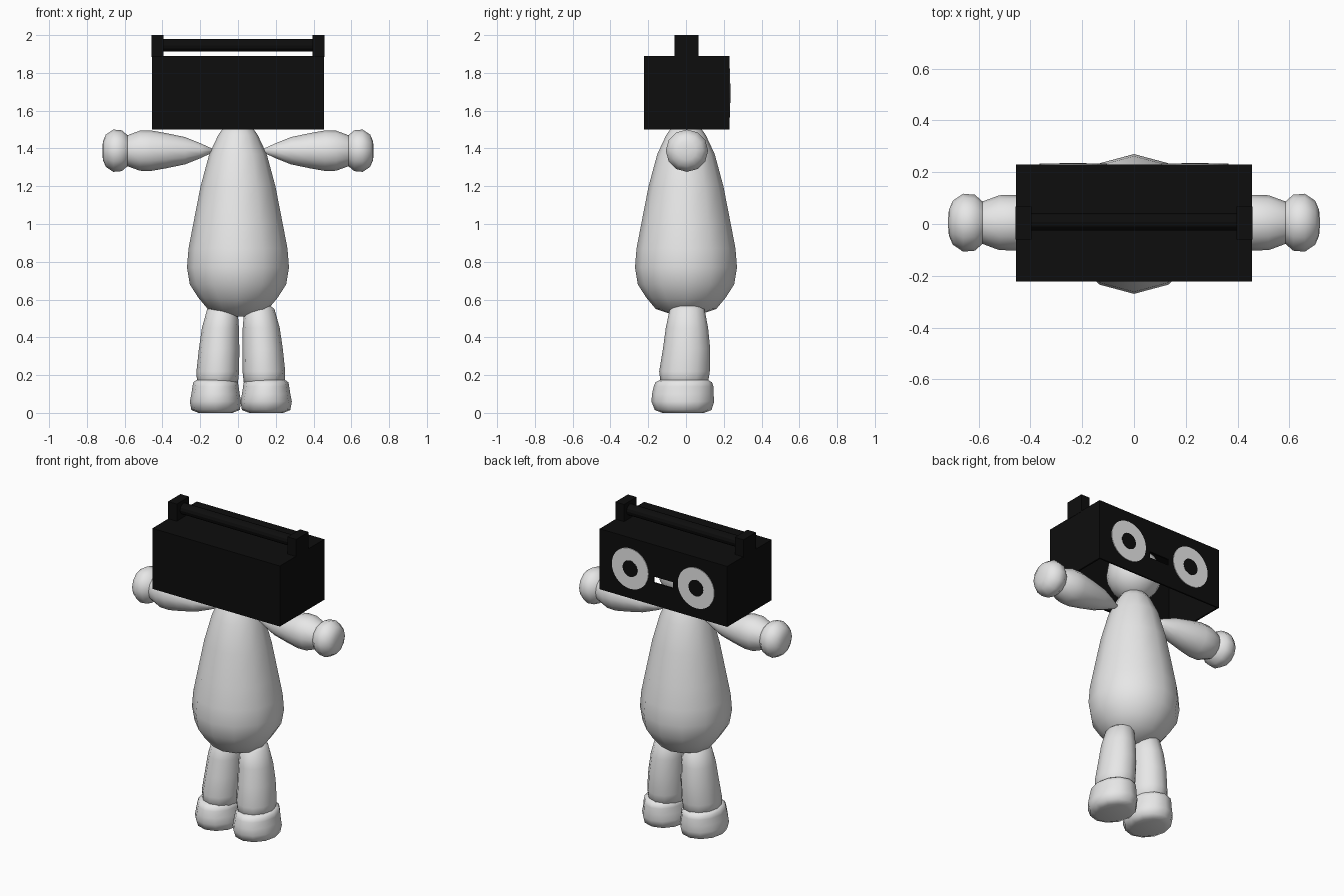
import bpy, bmesh, math
from mathutils import Matrix, Vector

if "Cube" in bpy.data.objects:
    bpy.data.objects.remove(bpy.data.objects["Cube"])


def material(name, v):
    m = bpy.data.materials.new(name)
    m.diffuse_color = (v, v, v, 1)
    m.use_nodes = True
    m.node_tree.nodes["Principled BSDF"].inputs["Base Color"].default_value = m.diffuse_color
    return m


WHITE = material("soft_white", 0.8)
BLACK = material("matte_black", 0.004)


def finish(name, bm, mat, smooth=False):
    bmesh.ops.recalc_face_normals(bm, faces=bm.faces)
    me = bpy.data.meshes.new(name)
    bm.to_mesh(me)
    bm.free()
    me.materials.append(mat)
    for p in me.polygons:
        p.use_smooth = smooth
    ob = bpy.data.objects.new(name, me)
    bpy.context.collection.objects.link(ob)
    return ob


def box(name, lo, hi, mat):
    bm = bmesh.new()
    bmesh.ops.create_cube(bm, size=1)
    lo, hi = Vector(lo), Vector(hi)
    for v in bm.verts:
        v.co = (lo + hi) / 2 + v.co * (hi - lo)
    return finish(name, bm, mat)


def loft(name, rings, mat, sides=12, matrix=Matrix()):
    """Skin elliptical rings (height, cx, cy, rx, ry) and cap both ends."""
    bm = bmesh.new()
    loops = []
    for h, cx, cy, rx, ry in rings:
        loops.append([bm.verts.new((cx + rx * math.cos(2 * math.pi * i / sides),
                                    cy + ry * math.sin(2 * math.pi * i / sides), h))
                      for i in range(sides)])
    for a, b in zip(loops, loops[1:]):
        for i in range(sides):
            j = (i + 1) % sides
            bm.faces.new((a[i], a[j], b[j], b[i]))
    bm.faces.new(loops[0][::-1])
    bm.faces.new(loops[-1])
    bm.transform(matrix)
    return finish(name, bm, mat, True)


# Pear-shaped body
loft("body", [(z, 0, 0, r, r) for z, r in (
    (0.51, 0.04), (0.55, 0.16), (0.61, 0.21), (0.68, 0.255), (0.77, 0.27), (0.87, 0.262),
    (1.0, 0.237), (1.2, 0.198), (1.37, 0.152), (1.47, 0.105), (1.52, 0.07), (1.54, 0.02))], WHITE)

# Head hidden inside the hollow box
bm = bmesh.new()
bmesh.ops.create_uvsphere(bm, u_segments=16, v_segments=10, radius=0.163,
                          matrix=Matrix.Translation((0, 0, 1.652)))
finish("head", bm, WHITE, True)

for side, s in (("left", -1), ("right", 1)):
    # Arm and hand, swept outward along x
    turn = Matrix.Translation((0, 0.005, 1.388)) @ Matrix.Rotation(s * math.pi / 2, 4, 'Y')
    loft(side + "_arm", [(x, 0, 0, r, r) for x, r in (
        (0.13, 0.008), (0.2, 0.04), (0.28, 0.072), (0.38, 0.093), (0.46, 0.107),
        (0.52, 0.106), (0.585, 0.082), (0.62, 0.06))], WHITE, 12, turn)
    loft(side + "_hand", [(x, 0, 0, r, r) for x, r in (
        (0.56, 0.05), (0.585, 0.082), (0.615, 0.108), (0.66, 0.112), (0.7, 0.085),
        (0.715, 0.05), (0.718, 0.015))], WHITE, 12, turn)
    # Leg, flaring toward the ankle
    c = 0.015
    loft(side + "_leg", [(z, c + s * x, y, rx, ry) for z, x, y, rx, ry in (
        (0.12, 0.125, -0.01, 0.105, 0.12), (0.22, 0.122, -0.008, 0.113, 0.134),
        (0.34, 0.115, 0.003, 0.107, 0.125), (0.45, 0.108, 0.005, 0.098, 0.112),
        (0.55, 0.098, 0.006, 0.08, 0.092), (0.575, 0.095, 0.006, 0.05, 0.06))], WHITE)
    # Shoe with a cuff
    loft(side + "_shoe", [(z, c + s * 0.134, y, rx, ry) for z, y, rx, ry in (
        (0.0, -0.015, 0.09, 0.11), (0.015, -0.015, 0.128, 0.15), (0.06, -0.017, 0.136, 0.166),
        (0.1, -0.017, 0.128, 0.163), (0.14, -0.013, 0.122, 0.158),
        (0.162, -0.012, 0.118, 0.15), (0.175, -0.01, 0.1, 0.125))], WHITE)

# Hollow box, open underneath, with a slot in the back panel
shell = box("radio_case", (-0.455, -0.223, 1.5), (0.455, 0.23, 1.89), BLACK)
for name, lo, hi in (("cavity_cutter", (-0.445, -0.213, 1.4), (0.445, 0.22, 1.88)),
                     ("slot_cutter", (-0.07, 0.1, 1.645), (0.07, 0.3, 1.685))):
    cutter = box(name, lo, hi, BLACK)
    cutter.hide_render = True
    cutter.hide_viewport = True
    mod = shell.modifiers.new(name, 'BOOLEAN')
    mod.object = cutter
    mod.solver = 'EXACT'

# Carry handle
for side, s in (("left", -1), ("right", 1)):
    xs = sorted((s * 0.395, s * 0.457))
    box(side + "_handle_post", (xs[0], -0.06, 1.885), (xs[1], 0.067, 2.0), BLACK)
bm = bmesh.new()
bmesh.ops.create_cone(bm, cap_ends=True, segments=12, radius1=0.034, radius2=0.034, depth=0.82,
                      matrix=Matrix.Translation((0, 0.008, 1.946)) @ Matrix.Rotation(math.pi / 2, 4, 'Y'))
finish("handle_bar", bm, BLACK)

# Speaker rings with dark centres on the back panel
for side, s in (("left", -1), ("right", 1)):
    for part, r, y, mat in (("speaker_ring", 0.13, 0.2315, WHITE), ("speaker_centre", 0.052, 0.2335, BLACK)):
        bm = bmesh.new()
        bmesh.ops.create_cone(bm, cap_ends=True, segments=32, radius1=r, radius2=r, depth=0.005,
                              matrix=Matrix.Translation((s * 0.235, y, 1.693)) @ Matrix.Rotation(math.pi / 2, 4, 'X'))
        finish(side + "_" + part, bm, mat)
